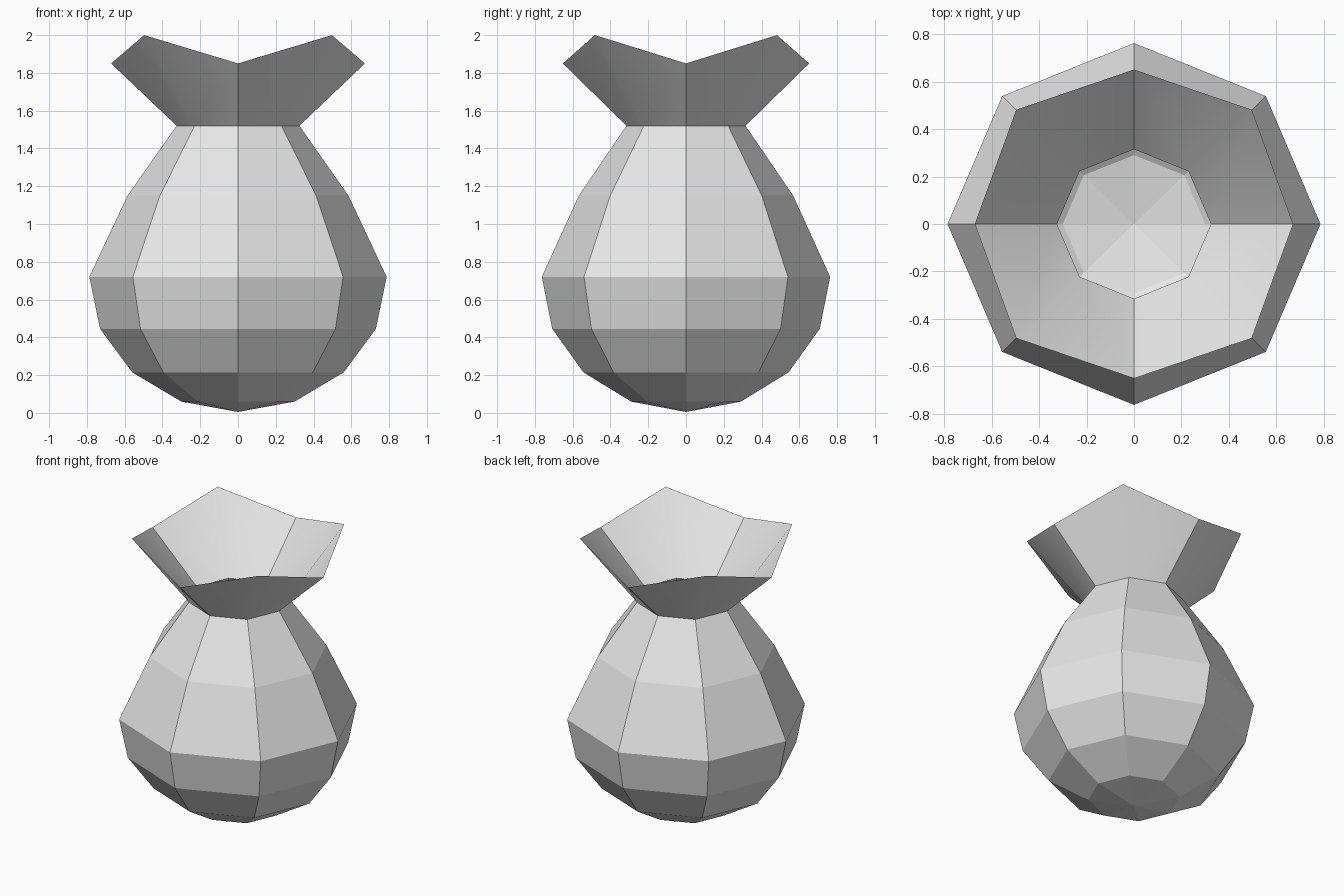
import bpy, bmesh, math

cube = bpy.data.objects.get("Cube")
if cube:
    bpy.data.objects.remove(cube, do_unlink=True)

SIDES = 8
DEPTH = 0.97  # the sack is slightly narrower front to back

cloth = bpy.data.materials.new("grey cloth")
cloth.use_nodes = True
cloth.diffuse_color = (0.8, 0.8, 0.8, 1)
cloth.node_tree.nodes["Principled BSDF"].inputs["Base Color"].default_value = (0.8, 0.8, 0.8, 1)


def ring(bm, radii, heights):
    """Eight-sided ring; radius and height alternate between sides and corners."""
    verts = []
    for i in range(SIDES):
        a = math.tau * i / SIDES
        r, z = radii[i % 2], heights[i % 2]
        verts.append(bm.verts.new((r * math.cos(a), DEPTH * r * math.sin(a), z)))
    return verts


def bridge(bm, low, high):
    for i in range(SIDES):
        j = (i + 1) % SIDES
        bm.faces.new((low[i], low[j], high[j], high[i]))


def finish(bm, name):
    mesh = bpy.data.meshes.new(name)
    bm.to_mesh(mesh)
    bm.free()
    mesh.materials.append(cloth)
    obj = bpy.data.objects.new(name, mesh)
    bpy.context.collection.objects.link(obj)
    return obj


# Faceted round body, open at the neck
profile = [(0.30, 0.06), (0.56, 0.215), (0.73, 0.445),
           (0.787, 0.72), (0.585, 1.15), (0.325, 1.52)]
bm = bmesh.new()
rings = [ring(bm, (r, r), (z, z)) for r, z in profile]
for low, high in zip(rings, rings[1:]):
    bridge(bm, low, high)
tip = bm.verts.new((0, 0, 0.005))
for i in range(SIDES):
    bm.faces.new((tip, rings[0][(i + 1) % SIDES], rings[0][i]))
finish(bm, "sack_body")

# Flared mouth with four raised corners
bm = bmesh.new()
neck = ring(bm, (0.325, 0.325), (1.52, 1.52))
rim = ring(bm, (0.672, 0.703), (1.85, 2.0))
bridge(bm, neck, rim)
mouth = finish(bm, "sack_mouth")
bpy.ops.object.select_all(action='DESELECT')
mouth.select_set(True)
bpy.context.view_layer.objects.active = mouth
bpy.ops.object.shade_smooth_by_angle(angle=math.radians(30))
